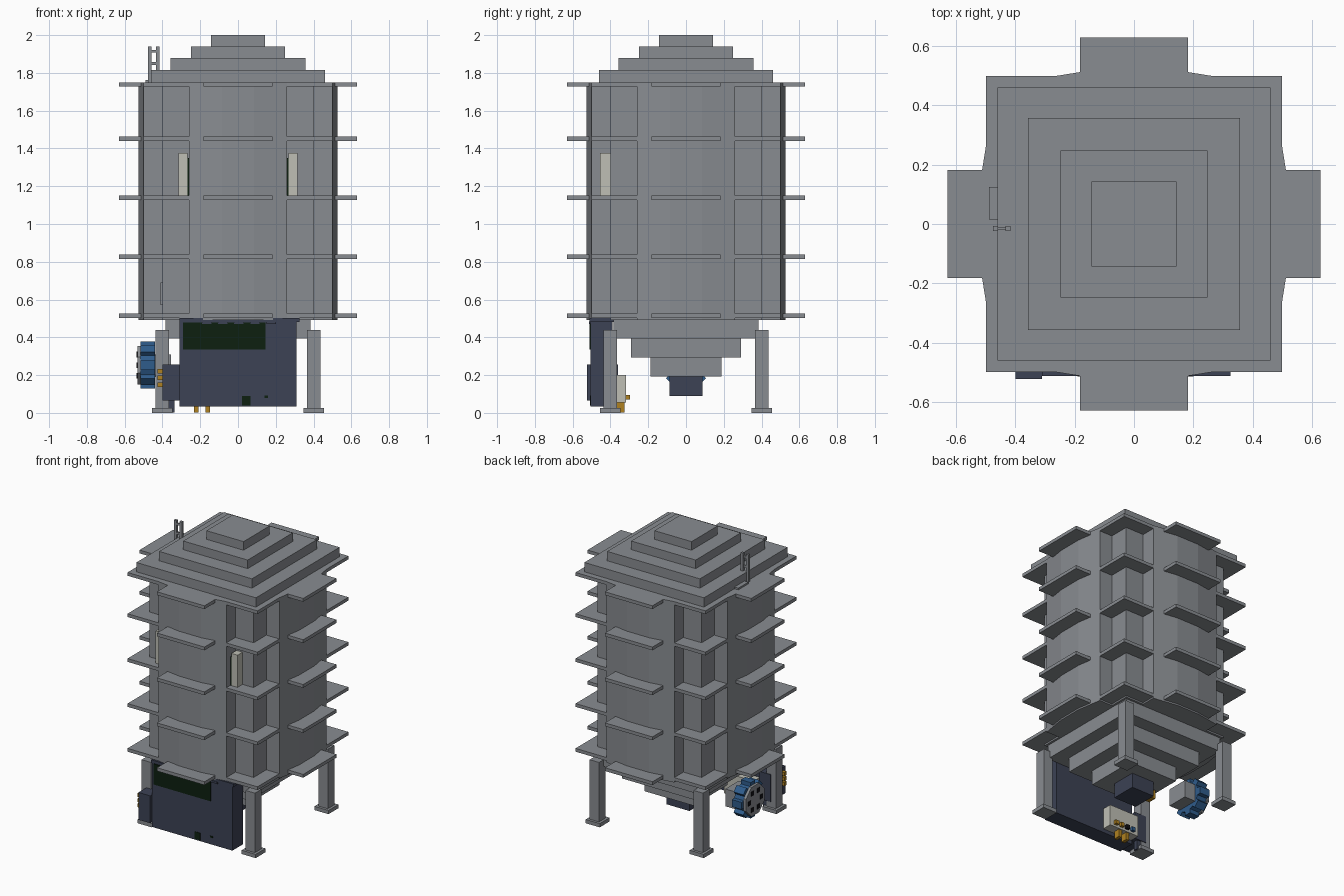
import bpy, bmesh, math
from mathutils import Matrix

if "Cube" in bpy.data.objects:
    bpy.data.objects.remove(bpy.data.objects["Cube"])


def material(name, rgb):
    m = bpy.data.materials.new(name)
    m.diffuse_color = (*rgb, 1)
    m.use_nodes = True
    m.node_tree.nodes["Principled BSDF"].inputs["Base Color"].default_value = m.diffuse_color
    return m


GREY = material("metal grey", (0.25, 0.265, 0.285))
NAVY = material("dark navy", (0.045, 0.054, 0.089))
GREEN = material("dark green", (0.004, 0.014, 0.005))
BLUE = material("steel blue", (0.028, 0.107, 0.26))
PALE = material("off white", (0.52, 0.52, 0.46))
YELLOW = material("amber yellow", (0.43, 0.22, 0.015))
BLACK = material("near black", (0.006, 0.006, 0.008))


def finish(name, bm, mat):
    bmesh.ops.recalc_face_normals(bm, faces=bm.faces)
    me = bpy.data.meshes.new(name)
    bm.to_mesh(me)
    bm.free()
    ob = bpy.data.objects.new(name, me)
    me.materials.append(mat)
    bpy.context.collection.objects.link(ob)
    return ob


def box(name, x, y, z, mat):
    """Box from (min, max) ranges."""
    bm = bmesh.new()
    bmesh.ops.create_cube(bm, size=1)
    for v in bm.verts:
        for i, r in enumerate((x, y, z)):
            v.co[i] = r[0] if v.co[i] < 0 else r[1]
    return finish(name, bm, mat)


def prism(name, points, z0, z1, mat, matrix=None):
    """Extrude a plan outline from z0 to z1."""
    bm = bmesh.new()
    f = bm.faces.new([bm.verts.new((x, y, z0)) for x, y in points])
    ext = bmesh.ops.extrude_face_region(bm, geom=[f])
    for g in ext["geom"]:
        if isinstance(g, bmesh.types.BMVert):
            g.co.z = z1
    if matrix:
        bm.transform(matrix)
    return finish(name, bm, mat)


def four_fold(side):
    """Repeat one side's outline around the four sides."""
    pts = []
    for _ in range(4):
        pts += side
        side = [(-y, x) for x, y in side]
    return pts


# Tower body: square core with a bowed bay on every side
prism("tower_body", four_fold([(-.4, -.4), (-.26, -.4), (-.26, -.5), (-.085, -.528),
      (.085, -.528), (.26, -.5), (.26, -.4)]), .492, 1.75, GREY)

# Floor ledges
ledge = four_fold([(-.5, -.5), (-.183, -.5), (-.183, -.63), (.183, -.63), (.183, -.5)])
for i, z in enumerate((.503, .815, 1.128, 1.44, 1.727)):
    prism(f"floor_ledge_{i}", ledge, z, z + .023, GREY)

# Stepped roof and stepped underside
for i, (h, z0, z1) in enumerate(((.46, 1.75, 1.815), (.357, 1.815, 1.88),
                                 (.248, 1.88, 1.94), (.143, 1.94, 2.0))):
    box(f"roof_step_{i}", (-h, h), (-h, h), (z0, z1), GREY)
for i, (h, z0, z1) in enumerate(((.385, .395, .495), (.29, .293, .395), (.187, .192, .293))):
    box(f"under_step_{i}", (-h, h), (-h, h), (z0, z1), GREY)
box("bottom_hatch", (-.088, .088), (-.088, .088), (.09, .192), NAVY)
box("hatch_motor", (-.15, -.088), (-.03, .03), (.12, .18), YELLOW)

# Legs with feet
for sx in (-1, 1):
    for sy in (-1, 1):
        cx, cy = sx * .4, sy * .4
        box("leg", (cx - .036, cx + .036), (cy - .036, cy + .036), (.02, .44), GREY)
        box("foot", (cx - .054, cx + .054), (cy - .054, cy + .054), (0, .026), GREY)

# Front cabinet with lip, screen and small displays
box("cabinet", (-.31, .31), (-.505, -.39), (.033, .482), NAVY)
box("cabinet_lip", (-.31, .325), (-.512, -.385), (.482, .502), NAVY)
box("cabinet_screen", (-.29, .145), (-.512, -.503), (.335, .478), GREEN)
box("small_display", (.02, .065), (-.508, -.503), (.04, .09), GREEN)
box("tiny_display", (.14, .16), (-.508, -.503), (.08, .092), GREEN)
for i in range(5):
    x = -.19 + i * .085
    box("lip_tooth", (x, x + .05), (-.514, -.505), (.47, .484), NAVY)

# Side box with a lever cluster
box("side_box", (-.4, -.31), (-.523, -.36), (.065, .255), NAVY)
for z in (.15, .185, .22):
    box("side_knob", (-.425, -.4), (-.5, -.475), (z - .012, z + .012), YELLOW)

# Rear control panel with knobs
box("control_panel", (-.3, -.07), (-.385, -.317), (.055, .2), PALE)
for i, m in enumerate((YELLOW, YELLOW, BLACK, BLUE)):
    x = -.115 - i * .045
    box("panel_knob", (x - .013, x + .013), (-.317, -.297), (.07, .096), m)
for x in (-.22, -.16):
    box("panel_lever", (x - .012, x + .012), (-.37, -.325), (.003, .056), YELLOW)
box("panel_cable", (-.375, -.335), (-.4, -.37), (.002, .066), NAVY)

# Toothed wheel on the left, axis along x
gear = []
for i in range(8):
    for da, r in ((-.25, .127), (.25, .127), (.33, .1), (.67, .1)):
        a = (i + da) * math.pi / 4
        gear.append((r * math.cos(a), r * math.sin(a)))
turn = Matrix.Translation((0, 0, .253)) @ Matrix.Rotation(math.radians(90), 4, 'Y')
prism("gear_wheel", gear, -.515, -.44, BLUE, turn)
octagon = [(.11 * math.cos((i + .5) * math.pi / 4), .11 * math.sin((i + .5) * math.pi / 4))
           for i in range(8)]
prism("wheel_face", octagon, -.533, -.515, GREY, turn)
for i in range(6):
    a = i * math.pi / 3
    y, z = .065 * math.cos(a), .253 + .065 * math.sin(a)
    box("wheel_hole", (-.537, -.532), (y - .015, y + .015), (z - .015, z + .015), BLACK)
box("wheel_mount", (-.44, -.355), (-.075, .075), (.19, .31), GREY)

# Upright front signs beside the bay, each with a dark inner edge
for s in (-1, 1):
    box("wall_sign", sorted((s * .268, s * .315)), (-.455, -.4), (1.15, 1.375), PALE)
    box("sign_edge", sorted((s * .258, s * .268)), (-.455, -.4), (1.15, 1.35), GREEN)
box("wall_plate", (-.41, -.4), (-.39, -.3), (.57, .69), GREY)

# Roof ladder and hatch plate
for x in (-.467, -.425):
    box("ladder_post", (x - .009, x + .009), (-.024, -.006), (1.75, 1.94), GREY)
for z in (1.79, 1.85, 1.915):
    box("ladder_rung", (-.467, -.425), (-.02, -.01), (z - .007, z + .007), GREY)
box("roof_plate", (-.49, -.46), (.015, .125), (1.75, 1.762), GREY)
